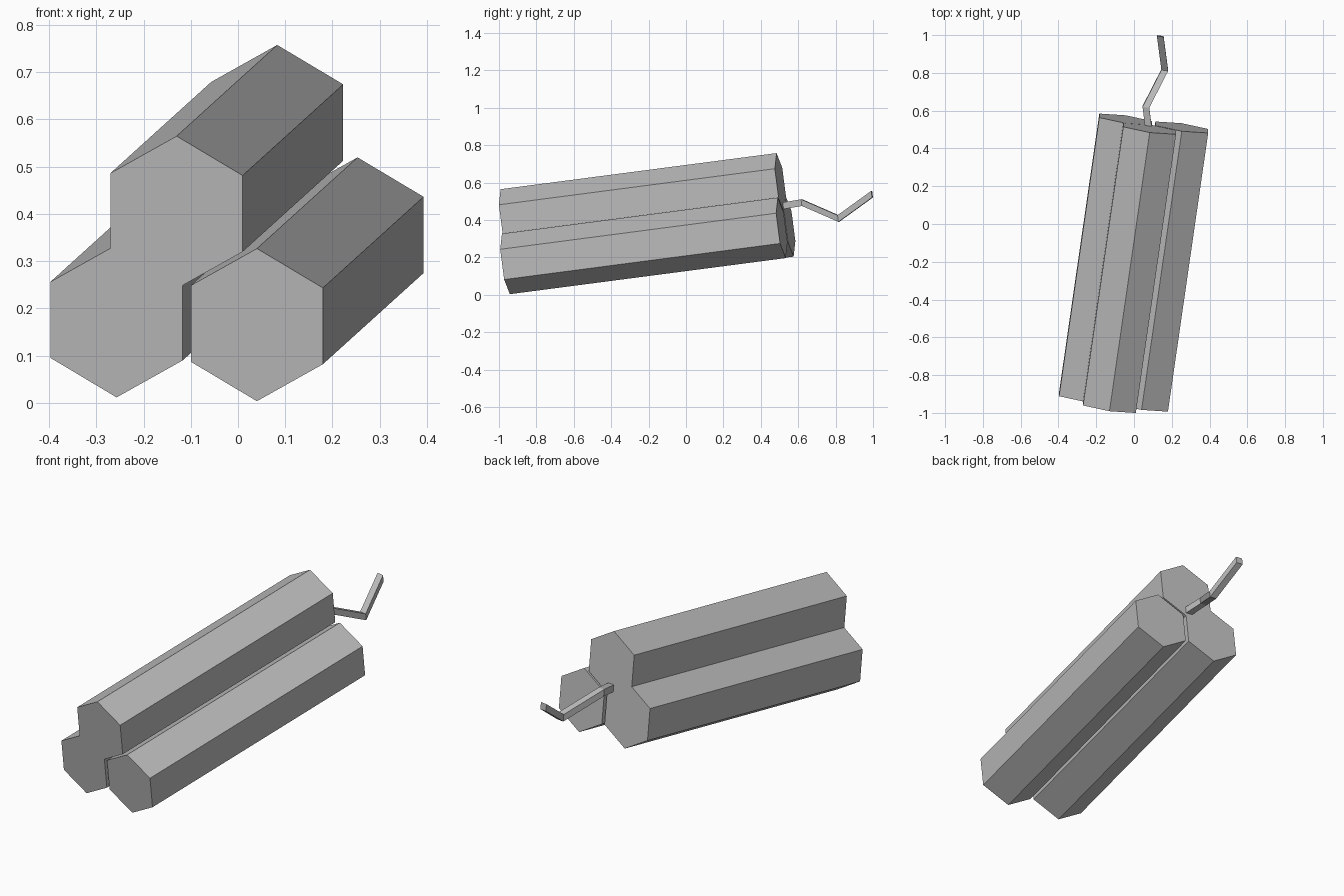
import bpy, bmesh, math
from mathutils import Matrix, Vector

cube = bpy.data.objects.get("Cube")
if cube:
    bpy.data.objects.remove(cube, do_unlink=True)

grey = bpy.data.materials.new("mid grey")
grey.use_nodes = True
colour = (0.5, 0.5, 0.5, 1)
grey.diffuse_color = colour
grey.node_tree.nodes["Principled BSDF"].inputs["Base Color"].default_value = colour

TILT = Matrix.Rotation(math.radians(7.45), 3, 'X') @ Matrix.Rotation(math.radians(-8.15), 3, 'Z')
RADIUS, LENGTH = 0.163, 1.503


def loft(name, rings):
    """Join matching rings of points into a closed flat-shaded tube."""
    bm = bmesh.new()
    loops = [[bm.verts.new(p) for p in ring] for ring in rings]
    for a, b in zip(loops, loops[1:]):
        for i in range(len(a)):
            j = (i + 1) % len(a)
            bm.faces.new((a[i], a[j], b[j], b[i]))
    bm.faces.new(loops[0])
    bm.faces.new(loops[-1])
    bmesh.ops.recalc_face_normals(bm, faces=bm.faces)
    mesh = bpy.data.meshes.new(name)
    bm.to_mesh(mesh)
    bm.free()
    mesh.materials.append(grey)
    obj = bpy.data.objects.new(name, mesh)
    bpy.context.collection.objects.link(obj)
    return obj


def ring(centre, radius, sides, start):
    """Regular polygon across the tilted stick axis."""
    angles = [math.radians(start) + math.tau * k / sides for k in range(sides)]
    return [Vector(centre) + TILT @ Vector((math.cos(a), 0, math.sin(a))) * radius for a in angles]


# Three hexagonal sticks, placed by the centre of their front ends
axis = TILT @ Vector((0, LENGTH, 0))
fronts = {
    "top_stick": (-0.13, -0.97, 0.403),
    "left_side_stick": (-0.257, -0.921, 0.173),
    "right_side_stick": (0.04, -0.963, 0.165),
}
for name, front in fronts.items():
    loft(name, [ring(front, RADIUS, 6, 90), ring(Vector(front) + axis, RADIUS, 6, 90)])

# Bent square fuse
path = [(0.078, 0.5, 0.473), (0.063, 0.62, 0.493), (0.163, 0.815, 0.408), (0.139, 0.995, 0.538)]
loft("fuse", [ring(p, 0.0255, 4, 45) for p in path])
